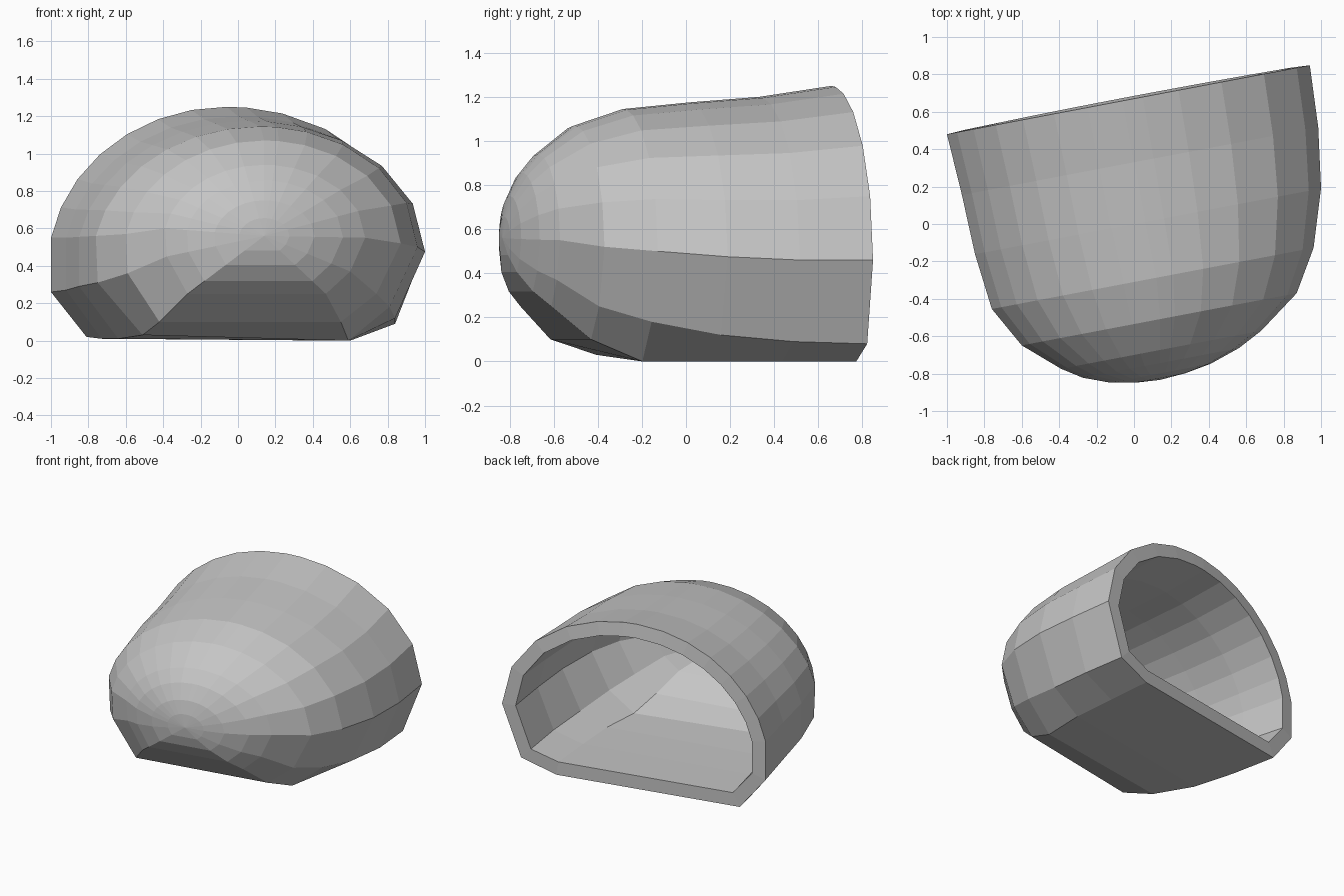
import bpy, bmesh, math

cube = bpy.data.objects.get("Cube")
if cube:
    bpy.data.objects.remove(cube, do_unlink=True)

grey = bpy.data.materials.new("plain_grey")
grey.use_nodes = True
colour = (0.56, 0.56, 0.56, 1)
grey.diffuse_color = colour
grey.node_tree.nodes["Principled BSDF"].inputs["Base Color"].default_value = colour

SKEW = 0.19  # the opening and every cross-section are turned by this slope


def roof(side, apex, steps, start, ease):
    """Arc from a side point up to, but not including, the apex."""
    arc = []
    for i in range(steps):
        t = 1 - (1 - i / steps) ** ease
        a = start + (math.pi / 2 - start) * t
        across = math.cos(a) / math.cos(start)
        up = (math.sin(a) - math.sin(start)) / (1 - math.sin(start))
        arc.append((apex[0] + (side[0] - apex[0]) * across,
                    side[1] + (apex[1] - side[1]) * up))
    return arc


def section(left_foot, left_low, left_high, apex, right_high, right_low, right_foot):
    """Outline of a cross-section: faceted lower sides, arched roof."""
    left = roof(left_high, apex, 7, math.radians(11), 1)
    right = roof(right_high, apex, 6, 0, 1.5)
    return [left_foot, left_low, *left, apex, *reversed(right), right_low, right_foot]


# Cross-sections from the opening to the start of the toe
stations = [
    (0.67, section((-.81, .02), (-1, .26), (-1, .55), (-.06, 1.25), (.94, .46), (.80, .08), (.54, 0))),
    (0.33, section((-.73, .01), (-.92, .27), (-.92, .55), (0, 1.2), (.985, .46), (.84, .09), (.57, 0))),
    (0.00, section((-.64, .01), (-.85, .29), (-.85, .555), (.06, 1.175), (1, .475), (.84, .12), (.6, 0))),
    (-.31, section((-.51, .03), (-.75, .31), (-.76, .56), (.12, 1.145), (.96, .5), (.81, .18), (.59, 0))),
    (-.535, section((-.42, .1), (-.59, .36), (-.6, .57), (.14, 1.07), (.87, .52), (.74, .25), (.55, .1))),
    (-.70, section((-.27, .25), (-.38, .45), (-.39, .6), (.14, .94), (.68, .55), (.6, .37), (.47, .25))),
]

# Rounded toe: the last outline shrinks toward its middle
toe_x, toe_z = 0.14, 0.56
for y, scale in ((-.77, .78), (-.825, .5), (-.85, .25)):
    stations.append((y, [(toe_x + (x - toe_x) * scale, toe_z + (z - toe_z) * scale)
                         for x, z in stations[5][1]]))

# Skin the outlines
bm = bmesh.new()
rings = [[bm.verts.new((x, y + SKEW * x, z)) for x, z in outline] for y, outline in stations]
count = len(rings[0])
for a, b in zip(rings, rings[1:]):
    for i in range(count):
        j = (i + 1) % count
        bm.faces.new((a[i], a[j], b[j], b[i]))
tip = bm.verts.new((toe_x, -.86 + SKEW * toe_x, toe_z))
for i in range(count):
    bm.faces.new((rings[-1][i], rings[-1][(i + 1) % count], tip))
bmesh.ops.recalc_face_normals(bm, faces=bm.faces)
# Outward faces: the tip must face the front
tip.normal_update()
if tip.normal.y > 0:
    bmesh.ops.reverse_faces(bm, faces=bm.faces)

mesh = bpy.data.meshes.new("toe_shell")
bm.to_mesh(mesh)
bm.free()
mesh.materials.append(grey)
shell = bpy.data.objects.new("toe_shell", mesh)
bpy.context.collection.objects.link(shell)

# Wall thickness, grown inward with a rim at the opening
wall = shell.modifiers.new("wall", "SOLIDIFY")
wall.thickness = 0.1
wall.offset = -1
wall.use_even_offset = True
